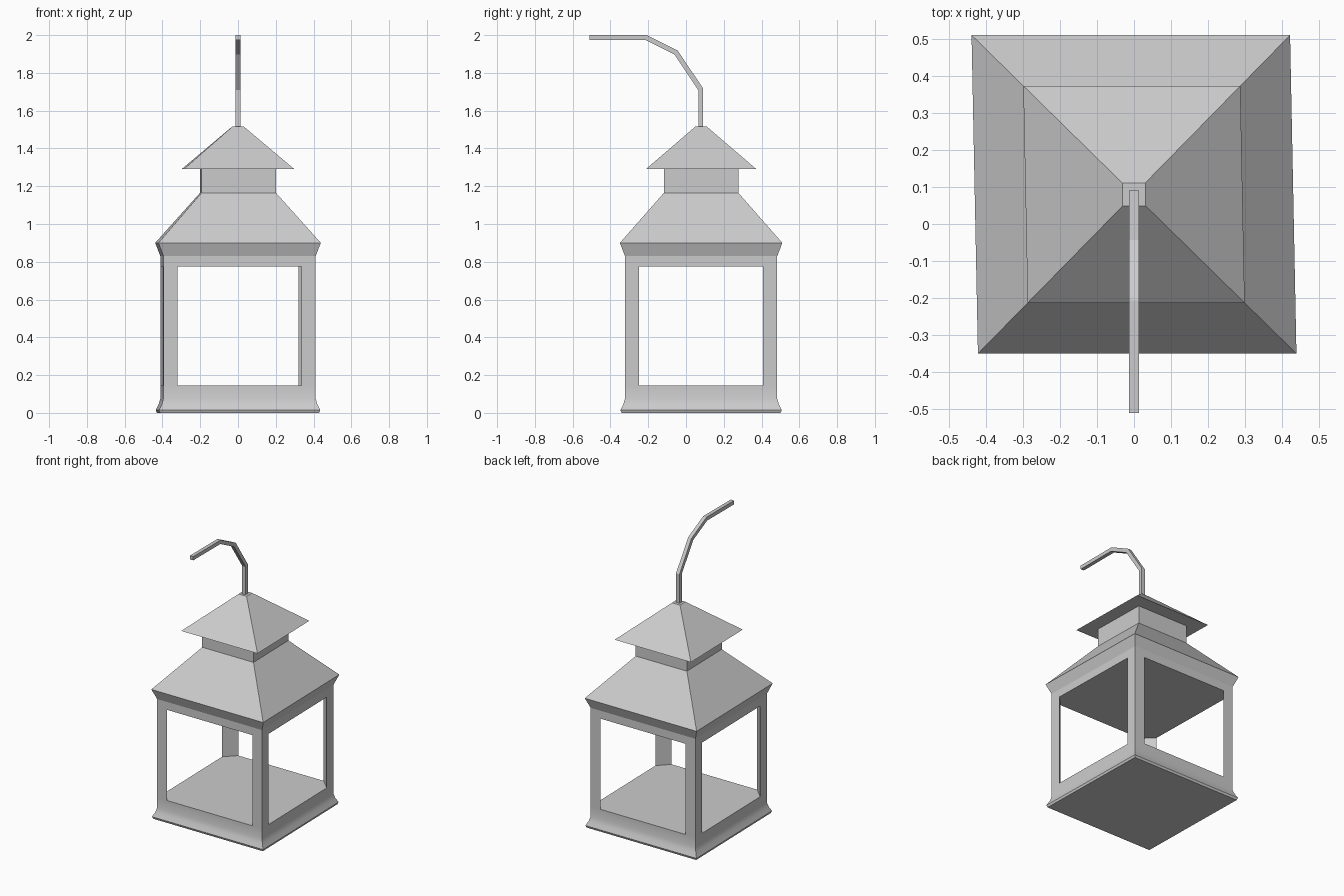
import bpy, bmesh
from mathutils import Vector

if "Cube" in bpy.data.objects:
    bpy.data.objects.remove(bpy.data.objects["Cube"])

CY = 0.08       # lantern centre in y
SHEAR = 0.02    # the lantern leans slightly out of square in plan


def place(x, y, z):
    return Vector((x - SHEAR * y, y + CY, z))


def loft(name, rings):
    """Closed solid through rings with equal point counts."""
    bm = bmesh.new()
    loops = [[bm.verts.new(p) for p in ring] for ring in rings]
    n = len(loops[0])
    for a, b in zip(loops, loops[1:]):
        for i in range(n):
            j = (i + 1) % n
            bm.faces.new((a[i], a[j], b[j], b[i]))
    bm.faces.new(loops[0][::-1])
    bm.faces.new(loops[-1])
    bmesh.ops.recalc_face_normals(bm, faces=bm.faces)
    mesh = bpy.data.meshes.new(name)
    bm.to_mesh(mesh)
    bm.free()
    ob = bpy.data.objects.new(name, mesh)
    bpy.context.collection.objects.link(ob)
    return ob


def square_tiers(name, profile):
    """Square solid from (half width, height) pairs."""
    return loft(name, [[place(sx * w, sy * w, z) for sx, sy in
                        ((-1, -1), (1, -1), (1, 1), (-1, 1))] for w, z in profile])


# Flared base with the floor on top
base = square_tiers("base", [(0.421, 0.0), (0.427, 0.015), (0.412, 0.045),
                             (0.403, 0.075), (0.403, 0.145)])
bpy.context.view_layer.objects.active = base
base.select_set(True)
bpy.ops.object.shade_smooth_by_angle(angle=0.6)

# Triangular corner posts
W, I = 0.403, 0.328
for sx, xn in ((-1, "left"), (1, "right")):
    for sy, yn in ((-1, "front"), (1, "back")):
        loft(f"post_{yn}_{xn}", [[place(sx * x, sy * y, z) for x, y in
                                  ((W, W), (I, W), (W, I))] for z in (0.145, 0.775)])

# Header, eaves, roof and neck
square_tiers("main_roof", [(0.403, 0.775), (0.403, 0.83), (0.43, 0.9),
                           (0.197, 1.165), (0.197, 1.29)])

# Cap roof
square_tiers("cap_roof", [(0.293, 1.29), (0.031, 1.515)])

# Bent square hanging rod, mitred at each bend
path = [Vector((0, y, z)) for y, z in
        ((0.078, 1.51), (0.078, 1.713), (-0.052, 1.907), (-0.21, 1.987), (-0.51, 1.987))]
R = 0.013
X = Vector((1, 0, 0))
rings = []
for i, p in enumerate(path):
    d0 = (path[max(i, 1)] - path[max(i, 1) - 1]).normalized()
    k = min(i + 1, len(path) - 1)
    d1 = (path[k] - path[k - 1]).normalized()
    n = X.cross((d0 + d1).normalized())
    n *= R / n.dot(X.cross(d0))
    rings.append([p + X * R + n, p - X * R + n, p - X * R - n, p + X * R - n])
loft("hanging_rod", rings)
